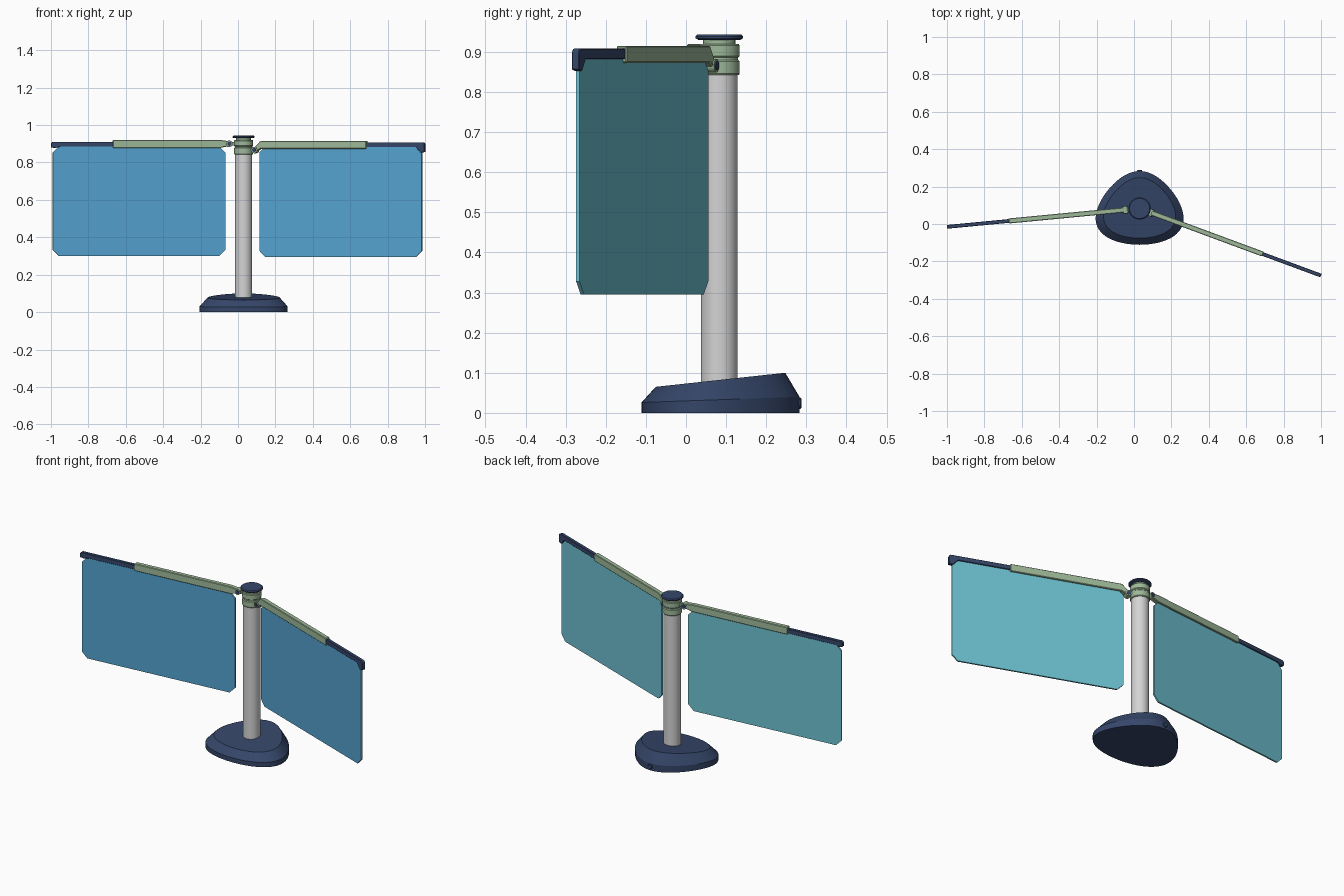
import bpy
import bmesh
import math
from mathutils import Vector

if "Cube" in bpy.data.objects:
    bpy.data.objects.remove(bpy.data.objects["Cube"])

AXIS = Vector((0.03, 0.083, 0))


def material(name, r, g, b):
    """Flat material from 8-bit sRGB values."""
    col = [((c / 255 + 0.055) / 1.055) ** 2.4 for c in (r, g, b)] + [1]
    m = bpy.data.materials.new(name)
    m.use_nodes = True
    m.diffuse_color = col
    m.node_tree.nodes["Principled BSDF"].inputs["Base Color"].default_value = col
    return m


NAVY = material("navy plastic", 53, 70, 105)
GREEN = material("sage green", 158, 185, 153)
GREY = material("light grey", 212, 212, 212)
BLUE = material("panel blue", 84, 163, 207)
TEAL = material("panel teal", 110, 194, 210)


def finish(name, bm, mats, smooth=True):
    bmesh.ops.recalc_face_normals(bm, faces=bm.faces)
    me = bpy.data.meshes.new(name)
    bm.to_mesh(me)
    bm.free()
    for m in mats:
        me.materials.append(m)
    ob = bpy.data.objects.new(name, me)
    bpy.context.collection.objects.link(ob)
    if smooth:
        bpy.ops.object.select_all(action="DESELECT")
        ob.select_set(True)
        bpy.context.view_layer.objects.active = ob
        bpy.ops.object.shade_smooth_by_angle(angle=math.radians(30))
    return ob


def loft(name, rings, mat):
    """Skin closed rings of points and cap both ends."""
    bm = bmesh.new()
    rows = [[bm.verts.new(p) for p in ring] for ring in rings]
    n = len(rows[0])
    for a, b in zip(rows, rows[1:]):
        for i in range(n):
            j = (i + 1) % n
            bm.faces.new((a[i], a[j], b[j], b[i]))
    bm.faces.new(rows[0])
    bm.faces.new(rows[-1])
    return finish(name, bm, [mat])


def turned(name, profile, mat, origin=AXIS, axis=Vector((0, 0, 1)), segs=48):
    """Solid of revolution from (radius, distance along axis) pairs."""
    q = axis.to_track_quat("Z", "Y")
    turns = [i * math.tau / segs for i in range(segs)]
    rings = [[origin + q @ Vector((r * math.cos(t), r * math.sin(t), h))
              for t in turns] for r, h in profile]
    return loft(name, rings, mat)


# Weighted base: rounded triangle with a sloping top
def base_ring(scale, z_front, z_back, segs=72):
    ring = []
    for i in range(segs):
        t = i * math.tau / segs
        f = (1 - math.cos(t)) / 2
        ring.append(Vector((0.03 + scale * 0.235 * math.sin(t + 0.3 * math.sin(t)),
                            0.086 - scale * 0.197 * math.cos(t),
                            z_front + f * (z_back - z_front))))
    return ring


loft("base", [base_ring(1, 0, 0), base_ring(1, 0.026, 0.04),
              base_ring(0.82, 0.065, 0.1)], NAVY)
turned("base_button", [(0.014, 0), (0.014, 0.02), (0.011, 0.023)], NAVY,
       Vector((0.03, 0.265, 0.024)), Vector((0, 1, 0)), 16)

# Post, collar and cap
turned("post", [(0.046, 0.05), (0.046, 0.85)], GREY)
turned("collar", [(0.048, 0.842), (0.051, 0.846), (0.051, 0.876), (0.047, 0.88),
                  (0.047, 0.886), (0.051, 0.89), (0.051, 0.916), (0.048, 0.92),
                  (0.04, 0.92), (0.04, 0.933)], GREEN)
turned("cap", [(0.052, 0.93), (0.059, 0.934), (0.059, 0.939), (0.054, 0.944)], NAVY)


# Arms with hanging panels
def slab(name, side, angle, points, thick, mats, bevel=0):
    """Extrude a (reach, height) outline to a thickness, along one arm."""
    c, s = math.cos(angle), math.sin(angle)
    reach, front = Vector((side * c, -s, 0)), Vector((-side * s, -c, 0))
    bm = bmesh.new()
    rows = []
    for k in (1, -1):
        rows.append([bm.verts.new(AXIS + reach * d + front * k * thick / 2 + Vector((0, 0, z)))
                     for d, z in points])
    n = len(points)
    face = bm.faces.new(rows[0])
    bm.faces.new(rows[1])
    for i in range(n):
        j = (i + 1) % n
        bm.faces.new((rows[0][i], rows[0][j], rows[1][j], rows[1][i]))
    if len(mats) > 1:
        face.material_index = 1
    ob = finish(name, bm, mats, smooth=False)
    if bevel:
        mod = ob.modifiers.new("soft edges", "BEVEL")
        mod.width = bevel
        mod.segments = 1
    return ob


def arm(label, side, degrees, lift, start, root, knuckle, hook):
    a = math.radians(degrees)
    reach = Vector((side * math.cos(a), -math.sin(a), 0))
    back = Vector((side * math.sin(a), math.cos(a), 0))
    low, high = 0.873 + lift, 0.915 + lift
    kd, kz = knuckle

    # Outer sleeve, tapering towards the hinge
    slab(label + "_arm_sleeve", side, a,
         [(root, low), (0.703, low), (0.703, high), (root, high),
          (kd, kz + 0.014), (kd, kz - 0.012)], 0.027, [GREEN], 0.003)
    # Sliding extension with a hooked tip
    tip, b, t = 1.034, 0.882 + lift / 2, 0.908 + lift / 2
    slab(label + "_arm_extension", side, a,
         [(0.68, b), (0.985, b), (1.012, t - hook), (tip, t - hook + 0.004),
          (tip, t - 0.008), (tip - 0.008, t), (0.68, t)], 0.02, [NAVY], 0.002)
    # Hinge: link, barrel and pin
    slab(label + "_hinge_link", side, a,
         [(0.035, kz - 0.01), (kd, kz - 0.01), (kd, kz + 0.01), (0.035, kz + 0.01)],
         0.016, [GREEN])
    centre = AXIS + reach * kd + Vector((0, 0, kz))
    turned(label + "_hinge_barrel", [(0.017, -0.017), (0.017, 0.017)], GREEN,
           centre, back, 20)
    turned(label + "_hinge_pin", [(0.011, -0.02), (0.011, 0.02)], NAVY, centre, back, 16)

    # Panel with clipped corners, blue on the front and teal elsewhere
    bottom, top, end, cut = 0.295 + lift, 0.886, start + 0.926, 0.033
    slab(label + "_panel", side, a,
         [(start + cut, bottom), (end - cut, bottom), (end, bottom + cut),
          (end, top - cut), (end - cut, top), (start + cut, top),
          (start, top - cut), (start, bottom + cut)], 0.009, [TEAL, BLUE])


arm("left", 1, 20.3, 0, 0.091, 0.1, (0.066, 0.866), 0.056)
arm("right", -1, 5.45, 0.005, 0.099, 0.125, (0.078, 0.9), 0.034)
